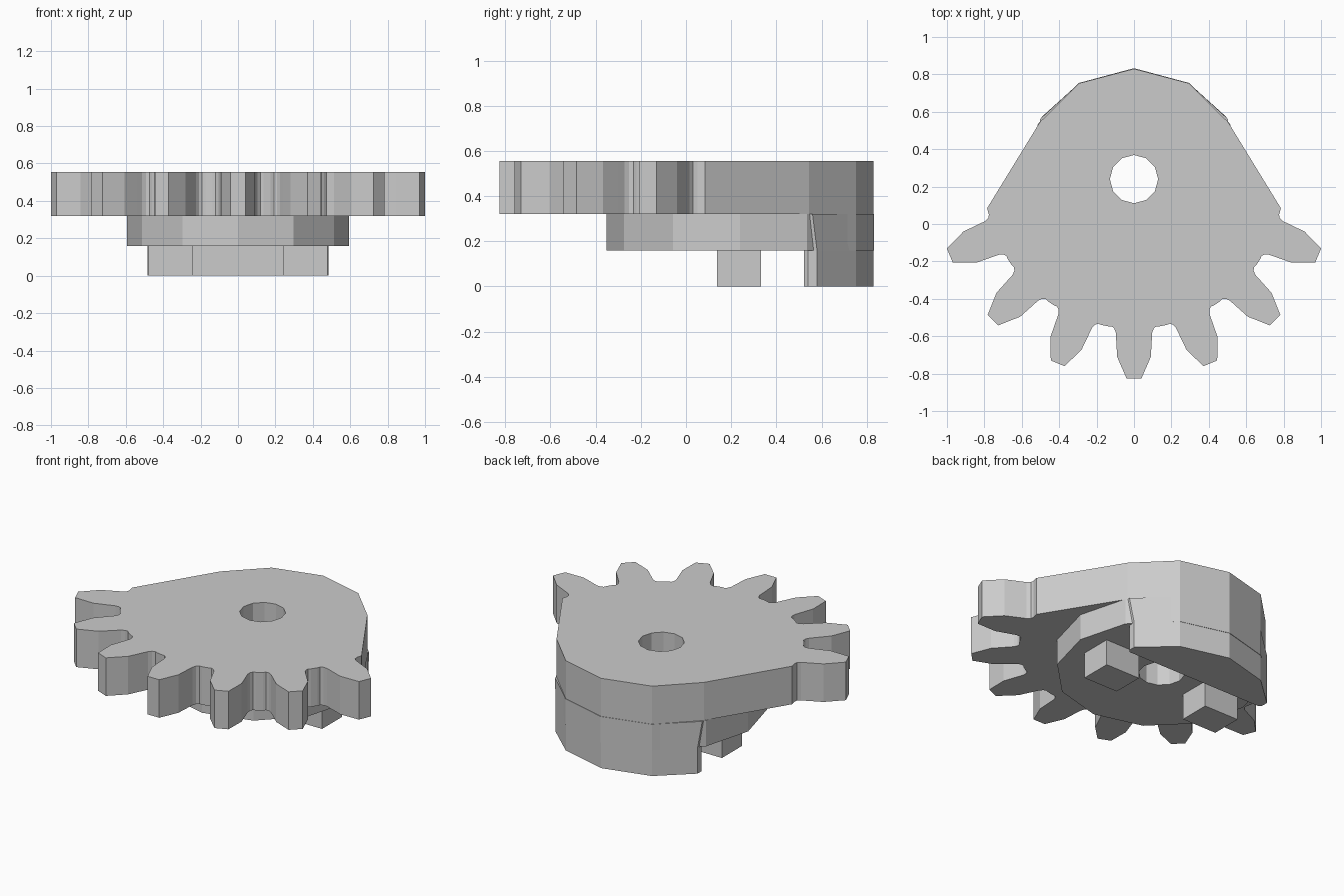
import bpy, bmesh
from math import sin, cos, pi, radians

if "Cube" in bpy.data.objects:
    bpy.data.objects.remove(bpy.data.objects["Cube"])

AXIS_Y = 0.24  # pivot centre of the gear


def loft(name, levels):
    """Solid through matching outlines, given as (z, points) from bottom to top."""
    bm = bmesh.new()
    rings = [[bm.verts.new((x, y, z)) for x, y in pts] for z, pts in levels]
    bm.faces.new(rings[0])
    bm.faces.new(rings[-1])
    n = len(rings[0])
    for a, b in zip(rings, rings[1:]):
        for i in range(n):
            j = (i + 1) % n
            bm.faces.new((a[i], a[j], b[j], b[i]))
    bmesh.ops.recalc_face_normals(bm, faces=bm.faces)
    mesh = bpy.data.meshes.new(name)
    bm.to_mesh(mesh)
    bm.free()
    obj = bpy.data.objects.new(name, mesh)
    bpy.context.collection.objects.link(obj)
    return obj


def circle(r, n):
    return [(r * sin(2 * pi * i / n), AXIS_Y + r * cos(2 * pi * i / n)) for i in range(n)]


def mirrored(half):
    """Close a right-hand half outline by mirroring in x, skipping points on the axis."""
    return half + [(-x, y) for x, y in reversed(half) if abs(x) > 1e-6]


# toothed plate: half tooth as (offset from tooth centre line, radius)
half_tooth = [(0.137, 0.787), (0.119, 0.787), (0.105, 0.80), (0.097, 0.822),
              (0.095, 0.86), (0.09, 0.95), (0.04, 1.066)]
tooth = [(-t, r) for t, r in half_tooth] + half_tooth[::-1]
outline = []
for k in range(-3, 4):
    a = radians(22.5 * k)
    pts = tooth
    if k == -3:
        pts = tooth[2:]
    if k == 3:
        pts = tooth[:-2]
    outline += [(r * sin(a) + t * cos(a), AXIS_Y - r * cos(a) + t * sin(a)) for t, r in pts]
outline += [(0.776, 0.05), (0.785, 0.085), (0.503, 0.545), (0.295, 0.752), (0, 0.83),
            (-0.295, 0.752), (-0.503, 0.545), (-0.785, 0.085), (-0.776, 0.05)]
plate = loft("toothed_plate", [(0.32, outline), (0.555, outline)])

# twelve-sided hub under the plate
hub_ring = circle(0.593, 12)
hub = loft("hub", [(0.16, hub_ring), (0.32, hub_ring)])

# back wall, flaring out slightly where it meets the plate
low = mirrored([(0, 0.83), (0.295, 0.752), (0.485, 0.58), (0.485, 0.54), (0.472, 0.522)])
high = mirrored([(0, 0.83), (0.295, 0.752), (0.503, 0.56), (0.503, 0.54), (0.472, 0.522)])
loft("back_wall", [(0, low), (0.16, low), (0.32, high)])

# pair of square pegs
for side, x in (("left", -0.36), ("right", 0.36)):
    box = [(x + sx * 0.118, 0.235 + sy * 0.097) for sx, sy in ((-1, -1), (1, -1), (1, 1), (-1, 1))]
    loft(side + "_peg", [(0, box), (0.16, box)])

# shaft hole
bore = circle(0.129, 12)
cutter = loft("shaft_hole_cutter", [(0.05, bore), (0.7, bore)])
cutter.hide_render = True
cutter.hide_viewport = True
cutter.display_type = 'WIRE'
for obj in (plate, hub):
    mod = obj.modifiers.new("shaft_hole", 'BOOLEAN')
    mod.operation = 'DIFFERENCE'
    mod.solver = 'EXACT'
    mod.object = cutter
